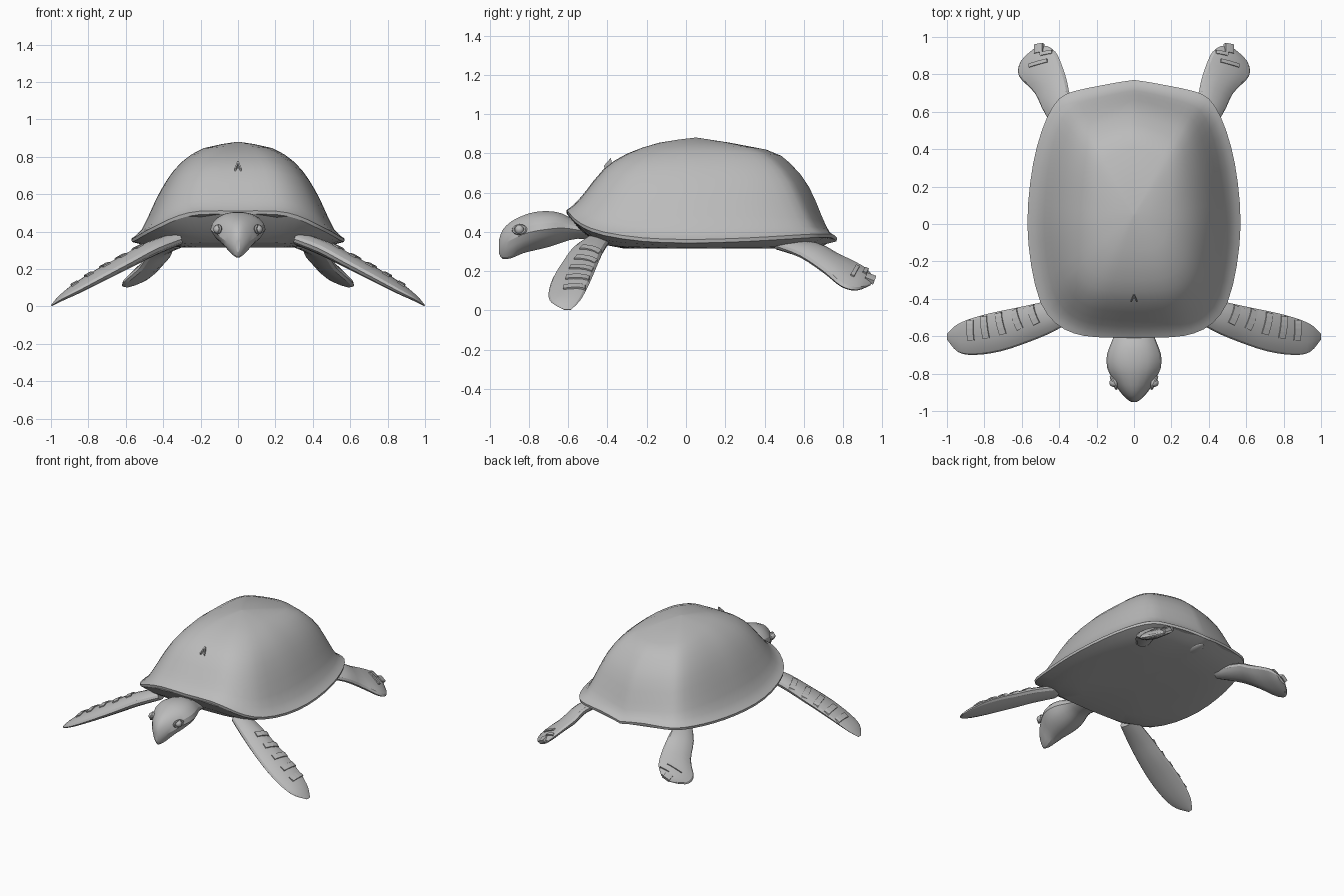
import bpy, bmesh, math
from mathutils import Vector

if "Cube" in bpy.data.objects:
    bpy.data.objects.remove(bpy.data.objects["Cube"])

grey = bpy.data.materials.new("stone_grey")
grey.use_nodes = True
tone = (0.5, 0.5, 0.5, 1)
grey.diffuse_color = tone
grey.node_tree.nodes["Principled BSDF"].inputs["Base Color"].default_value = tone


def smooth_path(pts, n):
    """Catmull-Rom resampling of a list of tuples, n steps per span."""
    out, last = [], len(pts) - 1
    for i in range(last):
        a, b, c, d = (Vector(pts[min(max(j, 0), last)]) for j in range(i - 1, i + 3))
        for k in range(n):
            t = k / n
            out.append(b + (c - a) * (t / 2) + (2 * a - 5 * b + 4 * c - d) * (t * t / 2)
                       + (3 * b - a - 3 * c + d) * (t ** 3 / 2))
    return out + [Vector(pts[-1])]


def loft(name, rings, smooth=20):
    """Skin closed rings of points and cap both ends."""
    bm = bmesh.new()
    rows = [[bm.verts.new(p) for p in ring] for ring in rings]
    n = len(rows[0])
    for r, q in zip(rows, rows[1:]):
        for i in range(n):
            j = (i + 1) % n
            bm.faces.new((r[i], r[j], q[j], q[i]))
    bm.faces.new(rows[0])
    bm.faces.new(rows[-1])
    bmesh.ops.remove_doubles(bm, verts=bm.verts, dist=0.0005)
    bmesh.ops.recalc_face_normals(bm, faces=bm.faces)
    mesh = bpy.data.meshes.new(name)
    bm.to_mesh(mesh)
    bm.free()
    obj = bpy.data.objects.new(name, mesh)
    bpy.context.collection.objects.link(obj)
    finish(obj, name, smooth)


def finish(obj, name, smooth):
    obj.name = name
    obj.data.materials.append(grey)
    bpy.ops.object.select_all(action="DESELECT")
    obj.select_set(True)
    bpy.context.view_layer.objects.active = obj
    if smooth:
        bpy.ops.object.shade_smooth_by_angle(angle=math.radians(smooth))


# Shell rim, front to back along one side
rim = smooth_path([(0, -.61, .51), (.2, -.605, .51), (.32, -.585, .485), (.42, -.53, .44),
                   (.5, -.42, .4), (.55, -.22, .37), (.57, 0, .362), (.555, .22, .366),
                   (.52, .41, .375), (.465, .57, .385), (.4, .67, .39), (.32, .71, .39),
                   (.18, .74, .39), (.07, .76, .38), (0, .77, .37)], 2)
rim += [Vector((-p.x, p.y, p.z)) for p in rim[-2:0:-1]]
mid_y, top_z = .05, .88
# Dome profiles: radius fraction and height fraction
front = smooth_path([(1, 0), (.94, .08), (.86, .24), (.71, .57), (.53, .78), (.28, .93), (.01, 1)], 2)
side = smooth_path([(1, 0), (.9, .1), (.78, .38), (.67, .6), (.53, .79), (.32, .935), (.01, 1)], 2)
rear = smooth_path([(1, 0), (.945, .06), (.89, .22), (.8, .51), (.67, .74), (.5, .88), (.01, 1)], 2)


def dome_ring(f, s, r):
    ring = []
    for p in rim:
        dx, dy = p.x / .57, (p.y - mid_y) / .7
        w = dx * dx / (dx * dx + dy * dy)
        q = s * w + (f if dy < 0 else r) * (1 - w)
        ring.append((p.x * q.x, mid_y + (p.y - mid_y) * q.x, p.z + (top_z - p.z) * q.y))
    return ring


def belly_ring(scale, drop):
    return [(p.x * scale, mid_y + (p.y - mid_y) * scale, p.z - .018 + (.333 - p.z) * drop)
            for p in rim]


loft("shell", [dome_ring(*q) for q in zip(front, side, rear)][::-1] + [belly_ring(.995, 0)])
loft("belly", [belly_ring(*q) for q in ((.995, 0), (.9, .45), (.76, .85), (.55, 1), (.01, 1))])

# Small nick on the front of the shell
for s in (1, -1):
    path = [Vector((0, -.375, .773)), Vector((s * .016, -.41, .733))]
    loft("shell_nick", [[p + Vector(o) for o in ((-.004, 0, -.03), (.004, 0, -.03),
         (.004, -.008, .004), (-.004, -.008, .004))] for p in path], 0)

# Head and neck: y, top, bottom, half width
head = smooth_path([(-.952, .36, .29, .012), (-.935, .41, .262, .04), (-.89, .455, .265, .08),
                    (-.83, .485, .29, .115), (-.77, .503, .305, .143), (-.7, .507, .322, .145),
                    (-.63, .495, .345, .12), (-.55, .455, .365, .095), (-.4, .42, .35, .1)], 2)


def head_ring(y, top, bottom, w, n=18):
    ring = []
    for i in range(n):
        a = 2 * math.pi * i / n
        c, s = math.cos(a), math.sin(a)
        ring.append((w * c * (1 + .25 * min(s, 0)), y, (top + bottom) / 2 + s * (top - bottom) / 2))
    return ring


loft("head", [head_ring(*q) for q in head])


def flipper_sections(stations):
    """Leading edge, trailing edge, half thickness and upward normal along the limb."""
    q = smooth_path(stations, 3)
    mids = [(Vector(v[:3]) + Vector(v[3:6])) / 2 for v in q]
    out = []
    for i, v in enumerate(q):
        axis = mids[min(i + 1, len(q) - 1)] - mids[max(i - 1, 0)]
        n = (Vector(v[3:6]) - Vector(v[:3])).cross(axis).normalized()
        out.append((Vector(v[:3]), Vector(v[3:6]), v[6], n if n.z > 0 else -n))
    return out


def flip(p, s):
    return Vector((p.x * s, p.y, p.z))


def skin_point(sec, angle):
    a, b, t, n = sec
    return (a + b) / 2 + (b - a) / 2 * math.cos(angle) + n * t * math.sin(angle)


def flipper(name, secs, s):
    angles = [2 * math.pi * i / 14 for i in range(14)]
    loft(name, [[flip(skin_point(q, a), s) for a in angles] for q in secs])


def ridge(name, sec, s, start, end, half, lift):
    """Raised bar lying across the upper skin of a limb."""
    a, b, t, n = sec
    along = (b - a).cross(n).normalized() * half
    rings = []
    for k in range(5):
        p = skin_point(sec, start + (end - start) * k / 4)
        rings.append([flip(p + along * u + n * h, s) for u, h in
                      ((-1, -.012), (1, -.012), (1, lift), (-1, lift))])
    loft(name, rings, 0)


fore = flipper_sections([(.3, -.5, .36, .33, -.38, .37, .035), (.43, -.575, .31, .5, -.42, .305, .04),
                         (.56, -.63, .24, .64, -.45, .235, .037), (.71, -.68, .16, .76, -.475, .175, .033),
                         (.85, -.7, .085, .87, -.505, .11, .026), (.94, -.685, .04, .95, -.54, .05, .016),
                         (.998, -.62, .004, .998, -.585, .004, .003)])
hind = flipper_sections([(.36, .45, .33, .28, .5, .35, .03), (.47, .58, .28, .34, .68, .33, .035),
                         (.53, .7, .2, .36, .77, .285, .035), (.615, .79, .125, .39, .86, .245, .03),
                         (.605, .87, .105, .42, .92, .21, .025), (.53, .94, .13, .46, .95, .17, .012)])

for s, label in ((1, "left"), (-1, "right")):
    flipper(label + "_front_flipper", fore, s)
    for i in (4, 6, 8, 10, 12):
        ridge(label + "_flipper_scale", fore[i], s, .35, 1.75, .02, .007)
    flipper(label + "_rear_flipper", hind, s)
    # Toe ridges and claw on the rear foot
    ridge(label + "_toe_fold", hind[10], s, 1.0, 1.9, .01, .007)
    ridge(label + "_toe_fold", hind[12], s, .5, 1.3, .01, .007)
    ridge(label + "_toe_claw", hind[14], s, 1.1, 2.0, .025, .012)
    # Eyeball inside a ring-shaped lid
    spot, turn = (s * .108, -.848, .412), (0, s * math.radians(84), -s * math.radians(24))
    bpy.ops.mesh.primitive_uv_sphere_add(segments=14, ring_count=8, radius=.024, location=spot)
    finish(bpy.context.object, label + "_eye", 30)
    bpy.ops.mesh.primitive_torus_add(major_segments=16, minor_segments=6, major_radius=.029,
                                     minor_radius=.008, location=spot, rotation=turn)
    bpy.context.object.scale = (.75, 1.15, 1)
    finish(bpy.context.object, label + "_eyelid", 30)

# Stub tail tucked under the back of the shell
bpy.ops.mesh.primitive_uv_sphere_add(segments=14, ring_count=8, radius=1, location=(0, .62, .345))
bpy.context.object.scale = (.045, .1, .025)
finish(bpy.context.object, "tail", 30)
